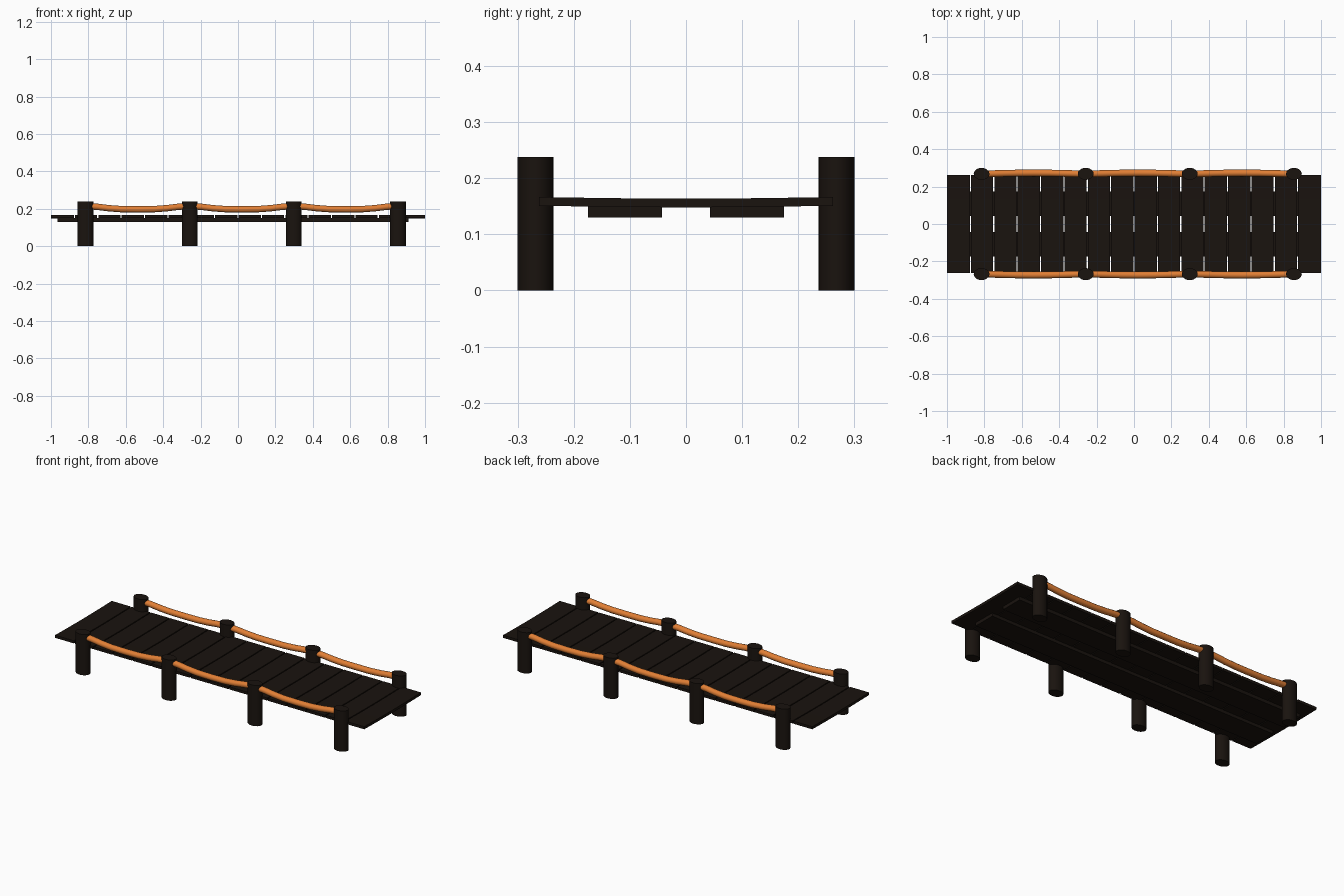
import bpy, bmesh, math

if "Cube" in bpy.data.objects:
    bpy.data.objects.remove(bpy.data.objects["Cube"])

def material(name, rgb):
    m = bpy.data.materials.new(name)
    m.diffuse_color = (*rgb, 1)
    m.use_nodes = True
    m.node_tree.nodes["Principled BSDF"].inputs["Base Color"].default_value = m.diffuse_color
    return m

wood = material("dark_wood", (0.010, 0.0065, 0.0045))
rope_mat = material("orange_rope", (0.75, 0.21, 0.035))

def mesh_object(name, bm, mat):
    bmesh.ops.recalc_face_normals(bm, faces=bm.faces[:])
    me = bpy.data.meshes.new(name)
    bm.to_mesh(me)
    bm.free()
    me.materials.append(mat)
    ob = bpy.data.objects.new(name, me)
    bpy.context.collection.objects.link(ob)
    return ob

def prism_x(name, profile, x0, x1, mat):
    """Extrude a closed (y, z) profile from x0 to x1."""
    bm = bmesh.new()
    a = [bm.verts.new((x0, y, z)) for y, z in profile]
    b = [bm.verts.new((x1, y, z)) for y, z in profile]
    bm.faces.new(a)
    bm.faces.new(b[::-1])
    n = len(profile)
    for i in range(n):
        j = (i + 1) % n
        bm.faces.new((a[i], b[i], b[j], a[j]))
    return mesh_object(name, bm, mat)

def smooth(ob):
    bpy.ops.object.select_all(action='DESELECT')
    ob.select_set(True)
    bpy.context.view_layer.objects.active = ob
    bpy.ops.object.shade_smooth_by_angle(angle=math.radians(40))

# Deck planks, very slightly dished across the walkway
top = [(-0.262, 0.1665), (-0.13, 0.1645), (0, 0.1635), (0.13, 0.1645), (0.262, 0.1665)]
plank_profile = top + [(y, z - 0.0155) for y, z in reversed(top)]
for i in range(16):
    x0 = -1 + i * 0.125
    prism_x(f"plank_{i + 1}", plank_profile,
            x0 + (0.003 if i else 0), x0 + 0.125 - (0.003 if i < 15 else 0), wood)

# Two flat stringers beneath the deck
for side, name in ((-1, "front"), (1, "back")):
    ya, yb = side * 0.043, side * 0.175
    prism_x(f"{name}_stringer", [(ya, 0.13), (yb, 0.13), (yb, 0.15), (ya, 0.15)],
            -0.965, 0.912, wood)

# Oval posts and sagging ropes on both sides
post_x = [-0.815, -0.258, 0.298, 0.855]
sag = [(0, 0.215), (0.12, 0.210), (0.22, 0.203), (0.34, 0.198), (0.5, 0.197),
       (0.66, 0.198), (0.78, 0.203), (0.88, 0.210), (1, 0.215)]
for side, name in ((-1, "front"), (1, "back")):
    for k, x in enumerate(post_x):
        bm = bmesh.new()
        bmesh.ops.create_cone(bm, cap_ends=True, segments=24, radius1=1, radius2=1, depth=1)
        bmesh.ops.scale(bm, vec=(0.042, 0.032, 0.238), verts=bm.verts[:])
        bmesh.ops.translate(bm, vec=(x, side * 0.268, 0.119), verts=bm.verts[:])
        smooth(mesh_object(f"{name}_post_{k + 1}", bm, wood))
    for k in range(3):
        xa, xb = post_x[k], post_x[k + 1]
        bm = bmesh.new()
        rings = []
        for t, z in sag:
            y = side * (0.267 + 0.006 * math.sin(math.pi * t))
            rings.append([bm.verts.new((xa + (xb - xa) * t,
                                        y + 0.018 * math.cos(a * math.tau / 12),
                                        z + 0.017 * math.sin(a * math.tau / 12)))
                          for a in range(12)])
        for r, s in zip(rings, rings[1:]):
            for i in range(12):
                j = (i + 1) % 12
                bm.faces.new((r[i], r[j], s[j], s[i]))
        bm.faces.new(rings[0])
        bm.faces.new(rings[-1][::-1])
        smooth(mesh_object(f"{name}_rope_{k + 1}", bm, rope_mat))
